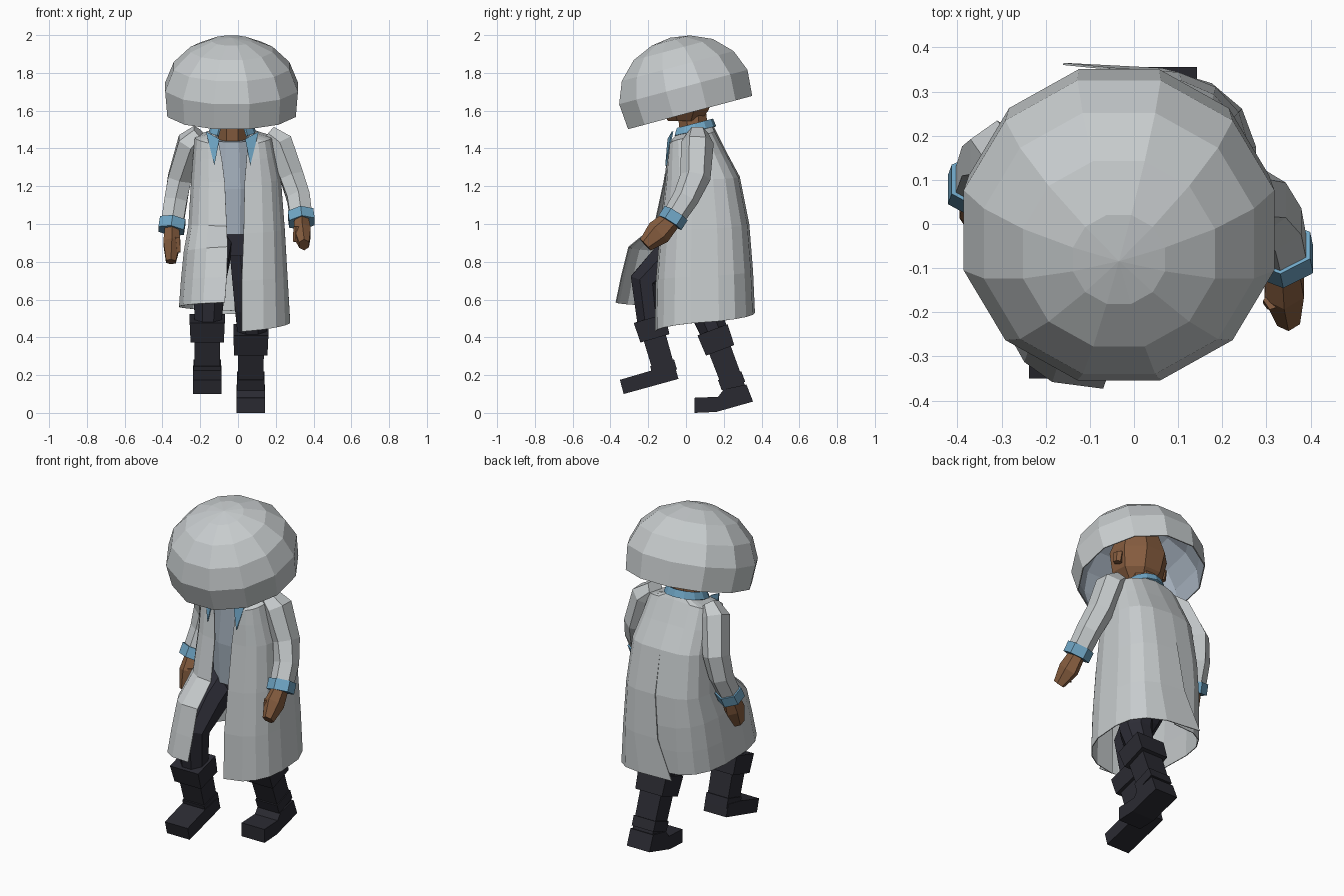
import bpy, bmesh, math
from mathutils import Vector, Matrix

if "Cube" in bpy.data.objects:
    bpy.data.objects.remove(bpy.data.objects["Cube"])


def material(name, rgb):
    m = bpy.data.materials.new(name)
    m.diffuse_color = (*rgb, 1)
    m.use_nodes = True
    m.node_tree.nodes["Principled BSDF"].inputs["Base Color"].default_value = m.diffuse_color
    return m


GREY = material("light grey", (0.57, 0.60, 0.61))
SLATE = material("slate lining", (0.37, 0.43, 0.50))
BLUE = material("cuff blue", (0.16, 0.38, 0.56))
SKIN = material("brown skin", (0.24, 0.11, 0.05))
CLOTH = material("trouser black", (0.025, 0.025, 0.036))
BOOT = material("boot black", (0.023, 0.023, 0.031))


def finish(name, bm, *mats):
    bmesh.ops.recalc_face_normals(bm, faces=bm.faces[:])
    me = bpy.data.meshes.new(name)
    bm.to_mesh(me)
    bm.free()
    for m in mats:
        me.materials.append(m)
    ob = bpy.data.objects.new(name, me)
    bpy.context.collection.objects.link(ob)
    return ob


def loft(name, rows, mats, closed=False, caps=False, matrix=None):
    """Skin a list of equally long point rows."""
    bm = bmesh.new()
    grid = [[bm.verts.new(p) for p in row] for row in rows]
    n = len(rows[0])
    for a, b in zip(grid, grid[1:]):
        for i in range(n if closed else n - 1):
            j = (i + 1) % n
            bm.faces.new((a[i], a[j], b[j], b[i]))
    if caps:
        bm.faces.new(grid[0])
        bm.faces.new(grid[-1])
    bmesh.ops.remove_doubles(bm, verts=bm.verts[:], dist=1e-4)
    if matrix:
        bm.transform(matrix)
    return finish(name, bm, *mats)


def limb(name, path, radii, sides, mat):
    """Faceted tube along a path; radii are (x, y) half widths per point."""
    pts = [Vector(p) for p in path]
    k = 1 / math.cos(math.pi / sides)
    rows = []
    for i, p in enumerate(pts):
        t = (pts[min(i + 1, len(pts) - 1)] - pts[max(i - 1, 0)]).normalized()
        u = (Vector((1, 0, 0)) - t * t.x).normalized()
        v = t.cross(u)
        rx, ry = radii[i]
        angles = [(j + 0.5) * math.tau / sides for j in range(sides)]
        rows.append([p + k * (u * rx * math.cos(a) + v * ry * math.sin(a)) for a in angles])
    return loft(name, rows, [mat], closed=True, caps=True)


def prism(name, profile, x0, x1, mat):
    """Side profile (y, z) extruded across x."""
    rows = [[(x, y, z) for y, z in profile] for x in (x0, x1)]
    return loft(name, rows, [mat], closed=True, caps=True)


def lined(ob, thickness, offset=0):
    s = ob.modifiers.new("lining", 'SOLIDIFY')
    s.thickness = thickness
    s.offset = -1
    s.material_offset = offset


# Domed cap, tilted forward, open below with a slate lining
cap_profile = [(0.352, 0), (0.364, 0.14), (0.317, 0.255), (0.225, 0.345), (0.108, 0.395), (0, 0.41)]
cap_rows = [[(r * math.cos((i + 0.5) * math.tau / 12), r * math.sin((i + 0.5) * math.tau / 12), z)
             for i in range(12)] for r, z in cap_profile]
tilt = Matrix.Translation((-0.034, 0.022, 1.59)) @ Matrix.Rotation(math.radians(15), 4, 'X')
lined(loft("domed_cap", cap_rows, [GREY, SLATE], closed=True, matrix=tilt), 0.006, 1)

# Head, ears and neck under the cap
limb("neck", [(-0.03, 0.05, 1.42), (-0.03, 0.03, 1.60)], [(0.075, 0.075)] * 2, 8, SKIN)
limb("head", [(-0.03, -0.01, 1.545), (-0.03, -0.01, 1.61), (-0.03, 0.0, 1.72), (-0.03, 0.0, 1.84)],
     [(0.08, 0.085), (0.13, 0.13), (0.15, 0.15), (0.11, 0.11)], 8, SKIN)
for side, x in (("left", -0.185), ("right", 0.125)):
    limb(side + "_ear", [(x, 0.01, 1.635), (x, 0.015, 1.69)], [(0.02, 0.022), (0.02, 0.03)], 6, SKIN)


# Long open coat: each half runs from the front edge round the side to the back slit
def coat_row(edge, back, out, yf, yb, zf, zb, steps=9):
    row = []
    for i in range(steps + 1):
        t = i / steps
        s, c = math.sin(math.pi * t), math.cos(math.pi * t)
        base = edge + (back - edge) * t
        x = base + (out - base) * max(s, 0) ** 0.68
        y = (yf + yb) / 2 - (yb - yf) / 2 * math.copysign(abs(c) ** 0.72, c)
        row.append((x, y, zf + (zb - zf) * t))
    return row


right_rows = [
    (0.04, -0.03, 0.07, -0.07, 0.14, 1.45, 1.53),
    (0.05, -0.03, 0.18, -0.09, 0.155, 1.42, 1.50),
    (0.045, -0.03, 0.20, -0.10, 0.215, 1.34, 1.38),
    (0.035, -0.03, 0.23, -0.11, 0.285, 1.22, 1.25),
    (0.03, -0.03, 0.25, -0.14, 0.335, 0.95, 1.00),
    (0.02, -0.06, 0.265, -0.16, 0.355, 0.70, 0.75),
    (0.02, -0.16, 0.28, -0.165, 0.365, 0.43, 0.53)]
left_rows = [
    (-0.10, -0.03, -0.13, -0.07, 0.14, 1.45, 1.53),
    (-0.10, -0.03, -0.23, -0.09, 0.155, 1.42, 1.50),
    (-0.085, -0.03, -0.24, -0.10, 0.215, 1.34, 1.38),
    (-0.07, -0.03, -0.25, -0.12, 0.285, 1.22, 1.25),
    (-0.06, -0.03, -0.265, -0.17, 0.33, 0.99, 1.00),
    (-0.055, -0.03, -0.29, -0.305, 0.335, 0.88, 0.82),
    (-0.06, -0.02, -0.305, -0.345, 0.33, 0.72, 0.68),
    (-0.07, -0.02, -0.315, -0.373, 0.32, 0.585, 0.54)]
lined(loft("coat_right_half", [coat_row(*r) for r in right_rows], [GREY]), 0.005)
lined(loft("coat_left_half", [coat_row(*r) for r in left_rows], [GREY]), 0.005)

# Vest inside the coat, and pelvis
limb("vest", [(-0.03, 0.09, 0.95), (-0.03, 0.08, 1.2), (-0.03, 0.04, 1.45)],
     [(0.15, 0.16), (0.16, 0.16), (0.13, 0.10)], 12, SLATE)
limb("pelvis", [(-0.03, 0.09, 0.84), (-0.03, 0.08, 0.97)], [(0.14, 0.13)] * 2, 8, CLOTH)

# Collar strip, open at the front and rising to the back, with pointed tips
collar = []
for lift, r in ((0.0, 0.125), (0.04, 0.108)):
    arc = [math.radians(-50 + 280 * i / 10) for i in range(11)]
    collar.append([(-0.03 + r * math.cos(a), 0.035 + r * math.sin(a), 1.49 + 0.028 * math.sin(a) + lift)
                   for a in arc])
lined(loft("collar_strip", collar, [BLUE]), 0.012)
for side, s in (("right", 1), ("left", -1)):
    tri = [(0.068, -0.098, 1.45), (0.14, -0.075, 1.49), (0.095, -0.11, 1.31)]
    rows = [[(-0.03 + s * x, y + d, z) for x, y, z in tri] for d in (0, 0.008)]
    loft(side + "_collar_tip", rows, [BLUE], closed=True, caps=True)

# Sleeves, cuffs and hands
arms = {
    "right": [(0.16, 0.06, 1.48), (0.22, 0.06, 1.43), (0.285, 0.05, 1.25), (0.32, 0.0, 1.14), (0.335, -0.07, 1.03),
              (0.34, -0.145, 0.955), (0.35, -0.215, 0.89)],
    "left": [(-0.20, 0.06, 1.48), (-0.25, 0.08, 1.43), (-0.31, 0.155, 1.24), (-0.33, 0.14, 1.12),
             (-0.35, 0.085, 0.99), (-0.35, 0.045, 0.90), (-0.355, 0.01, 0.80)]}
for side, p in arms.items():
    p = [Vector(q) for q in p]
    s = 1 if side == "right" else -1
    limb(side + "_sleeve", p[:5], [(0.045, 0.05), (0.068, 0.075), (0.062, 0.07), (0.06, 0.06), (0.058, 0.053)], 6, GREY)
    d = (p[4] - p[3]).normalized()
    limb(side + "_cuff", [p[4] - d * 0.033, p[4] + d * 0.028], [(0.068, 0.062), (0.068, 0.062)], 6, BLUE)
    limb(side + "_hand", [p[4], p[5], p[6]], [(0.035, 0.045), (0.045, 0.06), (0.026, 0.035)], 6, SKIN)
    inner = Vector((-0.033 * s, -0.035, 0))
    limb(side + "_thumb", [p[5] + inner * 0.8 + Vector((0, 0, 0.03)), p[5] + inner - Vector((0, 0, 0.05))],
         [(0.017, 0.018), (0.012, 0.012)], 5, SKIN)

# Trouser legs
limb("left_trouser", [(-0.12, 0.08, 0.95), (-0.14, -0.08, 0.82), (-0.15, -0.21, 0.70), (-0.16, -0.185, 0.46)],
     [(0.10, 0.10), (0.095, 0.10), (0.085, 0.085), (0.07, 0.07)], 8, CLOTH)
limb("right_trouser", [(0.05, 0.09, 0.92), (0.06, 0.09, 0.7), (0.07, 0.10, 0.55), (0.075, 0.16, 0.40)],
     [(0.10, 0.10), (0.09, 0.095), (0.085, 0.085), (0.075, 0.07)], 8, CLOTH)

# Boxy boots: knee band, shaft, ankle band, foot
boots = {
    "left": (Vector((-0.163, -0.195, 0.50)), Vector((-0.163, -0.105, 0.19))),
    "right": (Vector((0.068, 0.14, 0.44)), Vector((0.068, 0.26, 0.12)))}
feet = {
    "left": [(-0.33, 0.10), (-0.04, 0.18), (-0.06, 0.25), (-0.18, 0.225), (-0.35, 0.175)],
    "right": [(0.045, 0), (0.16, 0.005), (0.355, 0.06), (0.32, 0.15), (0.20, 0.125), (0.17, 0.085), (0.045, 0.08)]}
for side, (a, b) in boots.items():
    limb(side + "_boot_shaft", [a, b], [(0.07, 0.062), (0.066, 0.058)], 4, BOOT)
    limb(side + "_boot_band", [a, a.lerp(b, 0.34)], [(0.093, 0.085), (0.088, 0.08)], 4, BOOT)
    limb(side + "_ankle_band", [a.lerp(b, 0.76), a.lerp(b, 0.93)], [(0.072, 0.066)] * 2, 4, BOOT)
    prism(side + "_foot", feet[side], a.x - 0.075, a.x + 0.075, BOOT)
